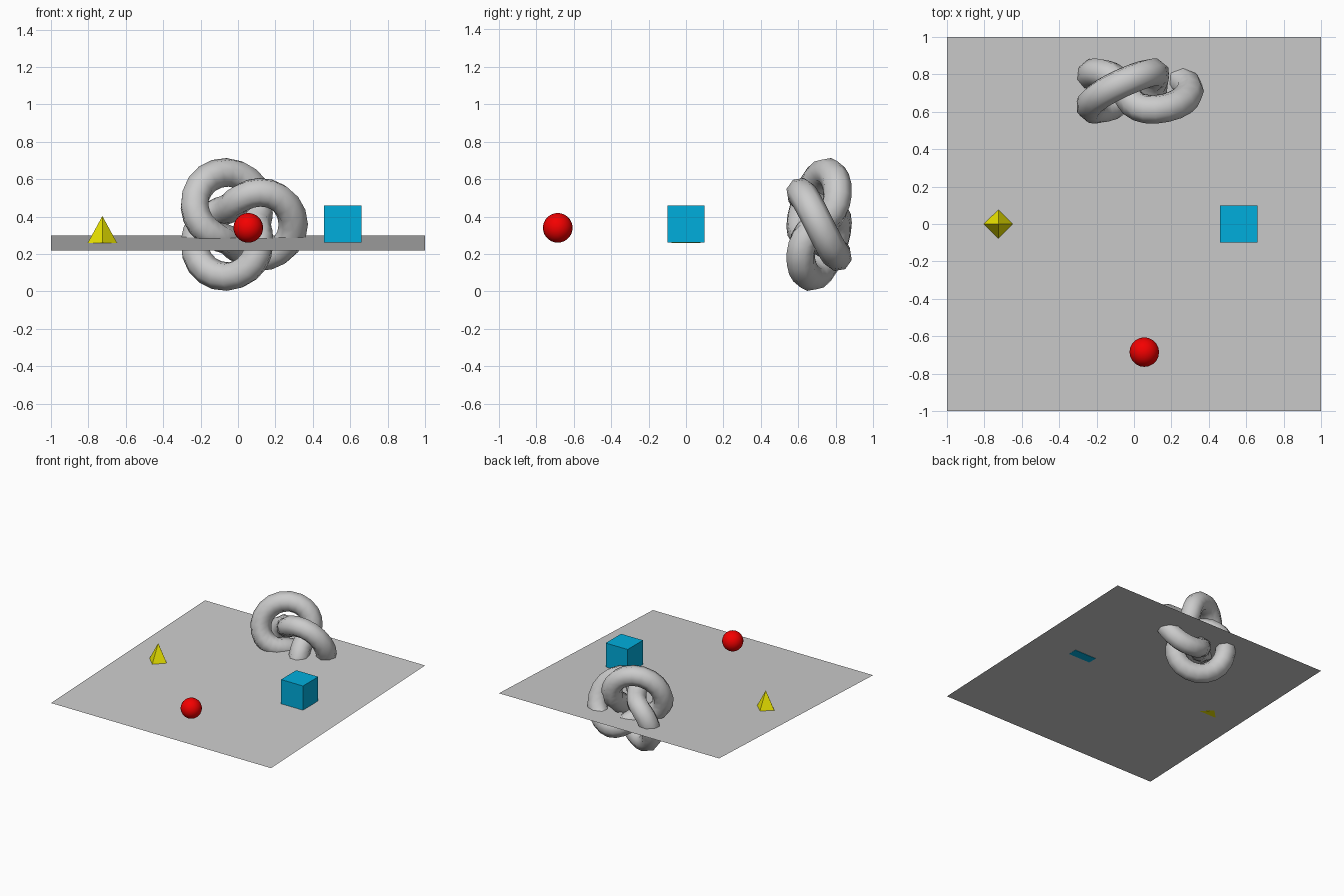
import bpy, bmesh, math
from mathutils import Vector

if "Cube" in bpy.data.objects:
    bpy.data.objects.remove(bpy.data.objects["Cube"])

FLOOR_Z = 0.26


def material(name, rgb):
    mat = bpy.data.materials.new(name)
    mat.diffuse_color = (*rgb, 1)
    mat.use_nodes = True
    mat.node_tree.nodes["Principled BSDF"].inputs["Base Color"].default_value = mat.diffuse_color
    return mat


def finish(name, mat=None, smooth=False):
    ob = bpy.context.object
    ob.name = name
    if mat:
        ob.data.materials.append(mat)
    if smooth:
        bpy.ops.object.shade_smooth()
    return ob


def torus_knot(name, radius, tube, center, p=2, q=3, segs=64, sides=8):
    """Tube swept along a torus knot whose axis faces the front."""
    def point(u):
        a = q / p * u
        k = radius * (2 + math.cos(a)) * 0.5
        return Vector((k * math.cos(u), -radius * 0.5 * math.sin(a), k * math.sin(u)))

    bm = bmesh.new()
    rings = []
    for i in range(segs):
        u = i / segs * p * math.tau
        p1, p2 = point(u), point(u + 0.01)
        tangent = (p2 - p1).normalized()
        binormal = tangent.cross(p1 + p2).normalized()
        normal = binormal.cross(tangent).normalized()
        ring = []
        for j in range(sides):
            v = j / sides * math.tau
            ring.append(bm.verts.new(p1 + tube * (math.cos(v) * normal + math.sin(v) * binormal)))
        rings.append(ring)
    for i in range(segs):
        a, b = rings[i], rings[(i + 1) % segs]
        for j in range(sides):
            k = (j + 1) % sides
            bm.faces.new((a[j], a[k], b[k], b[j]))
    bmesh.ops.recalc_face_normals(bm, faces=bm.faces)
    for f in bm.faces:
        f.smooth = True
    mesh = bpy.data.meshes.new(name)
    bm.to_mesh(mesh)
    bm.free()
    ob = bpy.data.objects.new(name, mesh)
    ob.location = center
    bpy.context.collection.objects.link(ob)
    return ob


# Slightly tilted floor sheet, higher at the back
bpy.ops.mesh.primitive_plane_add(size=2, location=(0, 0, FLOOR_Z), rotation=(0.04, 0, 0))
finish("floor")

# Blue cube
side = 0.199
bpy.ops.mesh.primitive_cube_add(size=side, location=(0.56, 0, FLOOR_Z + side / 2 + 0.001))
finish("cube", material("blue", (0.0, 0.42, 0.72)))

# Red ball
bpy.ops.mesh.primitive_uv_sphere_add(segments=20, ring_count=20, radius=0.079,
                                     location=(0.055, -0.685, 0.34))
finish("ball", material("red", (0.9, 0.0, 0.0)), smooth=True)

# Yellow four-sided pyramid, corners along the axes
height = 0.143
bpy.ops.mesh.primitive_cone_add(vertices=4, radius1=0.078, depth=height,
                                location=(-0.725, 0, FLOOR_Z + height / 2))
finish("pyramid", material("yellow", (0.85, 0.8, 0.0)))

# Knot passing through the floor at the back
torus_knot("knot", 0.197, 0.0785, (0, 0.711, 0.358))
